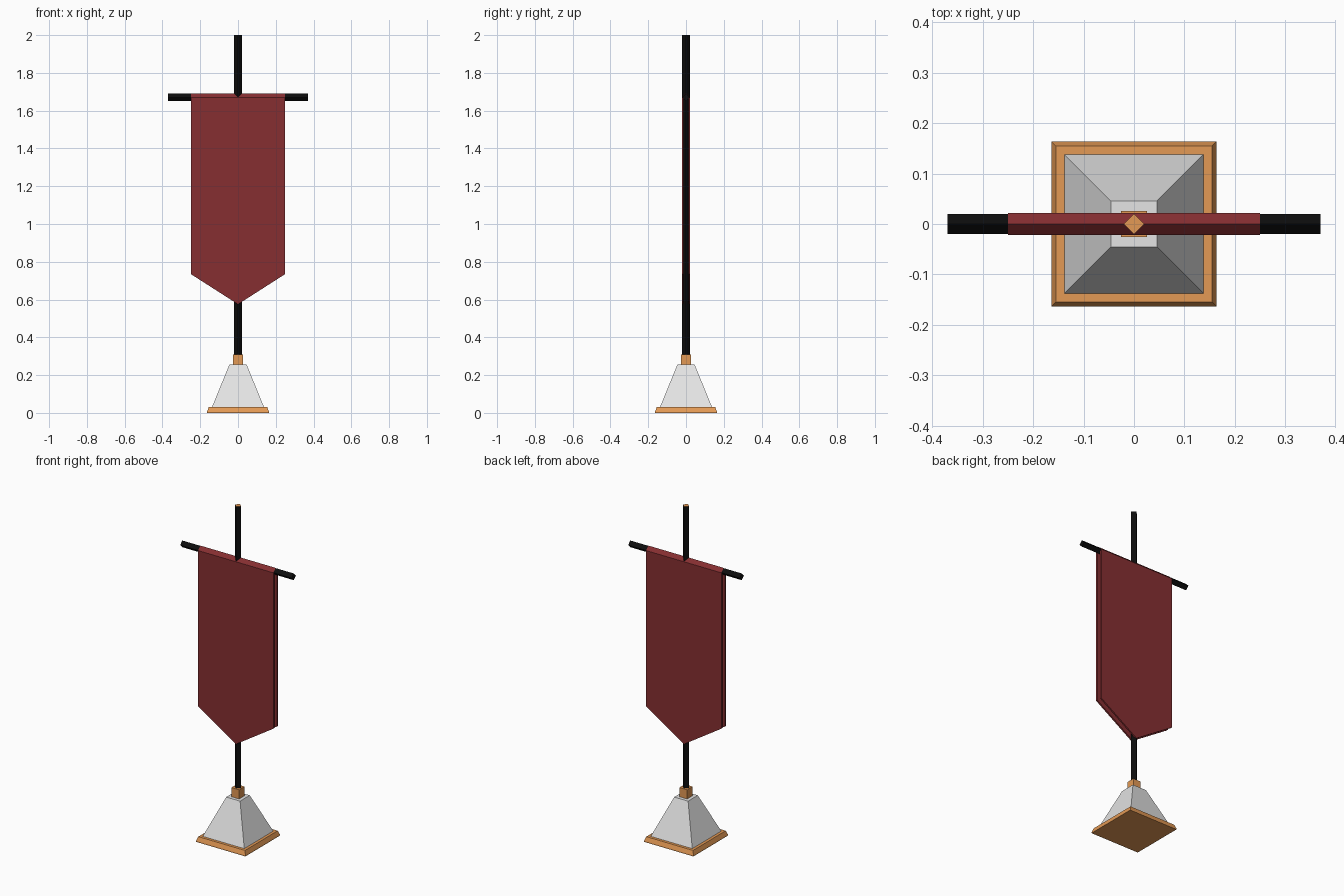
import bpy
import bmesh
from math import pi

if "Cube" in bpy.data.objects:
    bpy.data.objects.remove(bpy.data.objects["Cube"], do_unlink=True)


def material(name, rgb):
    mat = bpy.data.materials.new(name)
    mat.use_nodes = True
    mat.diffuse_color = (*rgb, 1)
    mat.node_tree.nodes["Principled BSDF"].inputs["Base Color"].default_value = (*rgb, 1)
    return mat


black = material("black", (0.004, 0.004, 0.004))
red = material("dark red", (0.24, 0.028, 0.031))
tan = material("tan", (0.77, 0.32, 0.09))
grey = material("light grey", (0.78, 0.78, 0.78))


def finish(bm, name, *mats):
    bmesh.ops.recalc_face_normals(bm, faces=bm.faces)
    mesh = bpy.data.meshes.new(name)
    bm.to_mesh(mesh)
    bm.free()
    for mat in mats:
        mesh.materials.append(mat)
    obj = bpy.data.objects.new(name, mesh)
    bpy.context.collection.objects.link(obj)
    return obj


def loft(name, sections, *mats):
    """Square tapered block from (half width, height) sections."""
    bm = bmesh.new()
    rings = [[bm.verts.new((sx * w, sy * w, z))
              for sx, sy in ((-1, -1), (1, -1), (1, 1), (-1, 1))]
             for w, z in sections]
    for low, high in zip(rings, rings[1:]):
        for i in range(4):
            j = (i + 1) % 4
            bm.faces.new((low[i], low[j], high[j], high[i]))
    bm.faces.new(rings[0])
    bm.faces.new(rings[-1])
    return finish(bm, name, *mats)


def extrude(name, outline, direction, mat):
    """Flat outline pushed along a direction into a solid."""
    bm = bmesh.new()
    face = bm.faces.new([bm.verts.new(p) for p in outline])
    grown = bmesh.ops.extrude_face_region(bm, geom=[face])["geom"]
    verts = [g for g in grown if isinstance(g, bmesh.types.BMVert)]
    bmesh.ops.translate(bm, verts=verts, vec=direction)
    return finish(bm, name, mat)


# Stepped foot
loft("base_plate", [(0.164, 0), (0.164, 0.006), (0.155, 0.03)], tan)
loft("base_pyramid", [(0.138, 0.03), (0.046, 0.255)], grey)
loft("pole_collar", [(0.026, 0.255), (0.026, 0.31)], tan)

# Diamond-section pole with a tan top end
half = 0.0143
pole = loft("pole", [(half, 0.3), (half, 2)], black, tan)
pole.rotation_euler.z = pi / 4
for face in pole.data.polygons:
    if face.normal.z > 0.9:
        face.material_index = 1

# Diamond-section crossbar
R, BAR_Z, BAR_X = 0.02, 1.67, 0.37
extrude("crossbar",
        [(-BAR_X, -R, BAR_Z), (-BAR_X, 0, BAR_Z + R), (-BAR_X, R, BAR_Z), (-BAR_X, 0, BAR_Z - R)],
        (2 * BAR_X, 0, 0), black)

# Two pointed cloth sheets hanging either side of the pole
W, OUT, IN = 0.25, 0.0215, 0.012
for name, side in (("banner_front", -1), ("banner_back", 1)):
    y = side * IN
    extrude(name,
            [(-W, y, BAR_Z), (W, y, BAR_Z), (W, y, 0.735), (0, y, 0.575), (-W, y, 0.735)],
            (0, side * (OUT - IN), 0), red)

# Cloth fold over the crossbar
extrude("banner_fold",
        [(-W, -OUT, BAR_Z), (-W, 0, BAR_Z + OUT), (-W, OUT, BAR_Z),
         (-W, IN, BAR_Z), (-W, 0, BAR_Z + IN), (-W, -IN, BAR_Z)],
        (2 * W, 0, 0), red)
